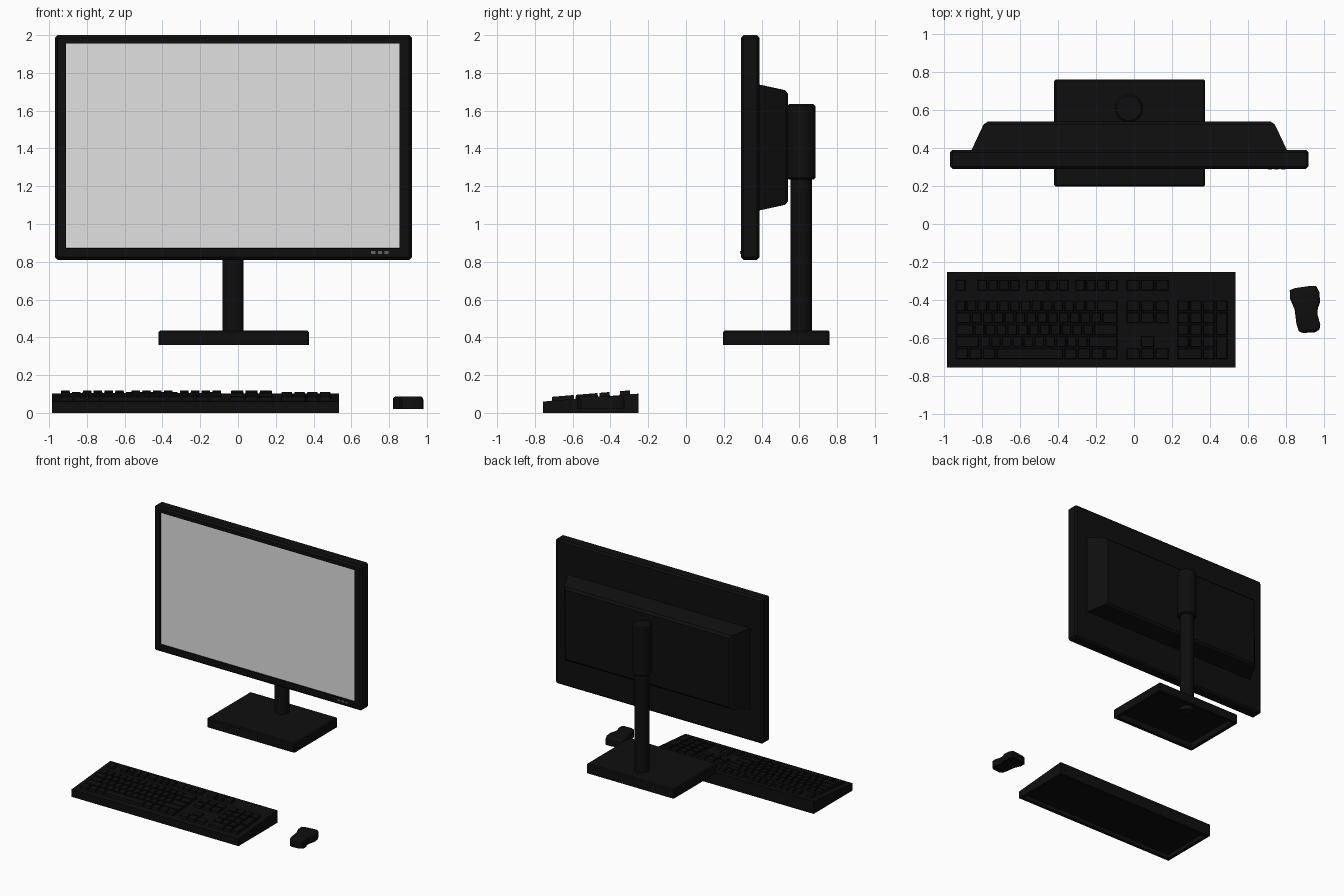
import bpy, bmesh, math
from mathutils import Vector

if "Cube" in bpy.data.objects:
    bpy.data.objects.remove(bpy.data.objects["Cube"])


def material(name, rgb):
    m = bpy.data.materials.new(name)
    m.diffuse_color = (*rgb, 1)
    m.use_nodes = True
    m.node_tree.nodes["Principled BSDF"].inputs["Base Color"].default_value = m.diffuse_color
    return m


BLACK = material("black plastic", (0.0045, 0.0045, 0.0045))
SCREEN = material("screen grey", (0.75, 0.75, 0.75))
GREY = material("button grey", (0.12, 0.13, 0.15))


def finish(bm, name, mats=(BLACK,), smooth=None):
    bmesh.ops.recalc_face_normals(bm, faces=bm.faces)
    me = bpy.data.meshes.new(name)
    bm.to_mesh(me)
    bm.free()
    for m in mats:
        me.materials.append(m)
    ob = bpy.data.objects.new(name, me)
    bpy.context.collection.objects.link(ob)
    if smooth:
        bpy.ops.object.select_all(action='DESELECT')
        ob.select_set(True)
        bpy.context.view_layer.objects.active = ob
        bpy.ops.object.shade_smooth_by_angle(angle=math.radians(smooth))
    return ob


def add_box(bm, lo, hi):
    lo, hi = Vector(lo), Vector(hi)
    vs = bmesh.ops.create_cube(bm, size=1)["verts"]
    for v in vs:
        v.co = [(lo[i] + hi[i]) / 2 + v.co[i] * (hi[i] - lo[i]) for i in range(3)]
    return vs


def bevel(bm, edges, width, segments=1):
    bmesh.ops.bevel(bm, geom=list(edges), offset=width, segments=segments,
                    profile=0.5, affect='EDGES')


def face_towards(bm, d):
    bm.normal_update()
    d = Vector(d)
    return max((f for f in bm.faces if f.normal.dot(d) > 0.9), key=lambda f: f.calc_area())


def recess(bm, d, rim, depth):
    # sunken panel in the face looking along d
    f = face_towards(bm, d)
    bmesh.ops.inset_individual(bm, faces=[f], thickness=rim)
    bmesh.ops.inset_individual(bm, faces=[f], thickness=0.001, depth=-depth)
    return f


CX, NECK_Y = -0.027, 0.61

# monitor frame with the sunken screen
bm = bmesh.new()
add_box(bm, (-0.97, 0.29, 0.81), (0.92, 0.39, 2.0))
bevel(bm, bm.edges, 0.014)
f = face_towards(bm, (0, -1, 0))
bmesh.ops.inset_individual(bm, faces=[f], thickness=0.04)
for v in f.verts:
    v.co.x = -0.911 if v.co.x < 0 else 0.856
    v.co.z = 0.871 if v.co.z < 1.4 else 1.956
bmesh.ops.inset_individual(bm, faces=[f], thickness=0.001, depth=-0.012)
f.material_index = 1
finish(bm, "monitor_screen_and_frame", (BLACK, SCREEN))

# small control buttons under the screen
bm = bmesh.new()
for i in range(3):
    add_box(bm, (0.705 + i * 0.035, 0.287, 0.842), (0.727 + i * 0.035, 0.292, 0.856))
finish(bm, "monitor_buttons", (GREY,))

# tapered rear housing
bm = bmesh.new()
for v in add_box(bm, (-0.86, 0.38, 1.07), (0.81, 0.54, 1.74)):
    if v.co.y > 0.5:
        v.co.x = CX + (v.co.x - CX) * 0.91
        v.co.z += 0.035 if v.co.z < 1.4 else -0.035
bevel(bm, [e for e in bm.edges if all(v.co.y > 0.5 for v in e.verts)], 0.016)
finish(bm, "rear_housing")


# stand: neck, sleeve and hollow base
def column(name, radius, z0, z1, chamfer):
    bm = bmesh.new()
    bmesh.ops.create_cone(bm, cap_ends=True, segments=32, radius1=radius,
                          radius2=radius, depth=z1 - z0)
    bmesh.ops.translate(bm, verts=bm.verts, vec=(CX, NECK_Y, (z0 + z1) / 2))
    bevel(bm, [e for e in bm.edges if abs(e.verts[0].co.z - e.verts[1].co.z) < 1e-4], chamfer)
    finish(bm, name, smooth=30)


column("stand_neck", 0.056, 0.375, 1.30, 0.004)
column("stand_sleeve", 0.075, 1.235, 1.635, 0.01)

bm = bmesh.new()
add_box(bm, (-0.42, 0.197, 0.36), (0.375, 0.76, 0.437))
bevel(bm, [e for e in bm.edges if any(v.co.z > 0.4 for v in e.verts)], 0.008)
recess(bm, (0, 0, -1), 0.03, 0.05)
finish(bm, "stand_base")


# keyboard case: wedge with a hollow underside
def case_top(y):
    return 0.06 + 0.042 * (y + 0.757) / 0.505


bm = bmesh.new()
for v in add_box(bm, (-0.985, -0.757, 0), (0.535, -0.252, 0.1)):
    if v.co.z > 0.05:
        v.co.z = case_top(v.co.y)
recess(bm, (0, 0, -1), 0.035, 0.035)
finish(bm, "keyboard_case")

# keys: widths in key units per row, negative values are gaps
ROW_Y = [-0.323, -0.431, -0.494, -0.557, -0.62, -0.683]
MAIN = [[1, -1] + [1] * 4 + [-.5] + [1] * 4 + [-.5] + [1] * 4,
        [1] * 13 + [2],
        [1.5] + [1] * 12 + [1.5],
        [1.75] + [1] * 11 + [2.25],
        [2.25] + [1] * 10 + [2.75],
        [1.25] * 3 + [6.25] + [1.25] * 4]
NAV = [[1] * 3, [1] * 3, [1] * 3, [], [-1, 1], [1] * 3]
PAD = [[], [1] * 4, [1] * 3, [1] * 3, [1] * 3, [2, 1]]
GAP = 0.003


def add_key(bm, x0, x1, y0, y1):
    mx, my = (x0 + x1) / 2, (y0 + y1) / 2
    for v in add_box(bm, (x0 + GAP, y0 + GAP, 0), (x1 - GAP, y1 - GAP, 1)):
        if v.co.z > 0.5:
            v.co.x += 0.004 if v.co.x < mx else -0.004
            v.co.y += 0.003 if v.co.y < my else -0.003
            v.co.z = case_top(v.co.y) + 0.021
        else:
            v.co.z = case_top(v.co.y) - 0.004


def key_block(name, rows, x0, unit, tall=()):
    bm = bmesh.new()
    for y, widths in zip(ROW_Y, rows):
        x = x0
        for w in widths:
            if w > 0:
                add_key(bm, x, x + w * unit, y - 0.0315, y + 0.0315)
            x += abs(w) * unit
    for lower in tall:
        add_key(bm, x0 + 3 * unit, x0 + 4 * unit,
                ROW_Y[lower] - 0.0315, ROW_Y[lower - 1] + 0.0315)
    finish(bm, name)


key_block("main_keys", MAIN, -0.942, 0.0572)
key_block("navigation_keys", NAV, -0.042, 0.0757)
key_block("number_pad_keys", PAD, 0.225, 0.0675, tall=(3, 5))

# mouse: waisted outline with a rounded top
OUTLINE = [(0.82, -0.35), (0.822, -0.395), (0.846, -0.45), (0.856, -0.53),
           (0.868, -0.565), (0.89, -0.574), (0.955, -0.57), (0.977, -0.555),
           (0.981, -0.53), (0.966, -0.475), (0.968, -0.445), (0.98, -0.41),
           (0.976, -0.36), (0.96, -0.328), (0.93, -0.326), (0.845, -0.338)]
bm = bmesh.new()
bottom = bm.faces.new([bm.verts.new((x, y, 0.02)) for x, y in OUTLINE])
top = bmesh.ops.extrude_face_region(bm, geom=[bottom], use_keep_orig=True)["geom"]
for v in top:
    if isinstance(v, bmesh.types.BMVert):
        v.co.z = 0.087
bmesh.ops.recalc_face_normals(bm, faces=bm.faces)
bevel(bm, [e for e in bm.edges if all(v.co.z > 0.08 for v in e.verts)], 0.016, 3)
recess(bm, (0, 0, -1), 0.015, 0.01)
finish(bm, "mouse", smooth=40)
